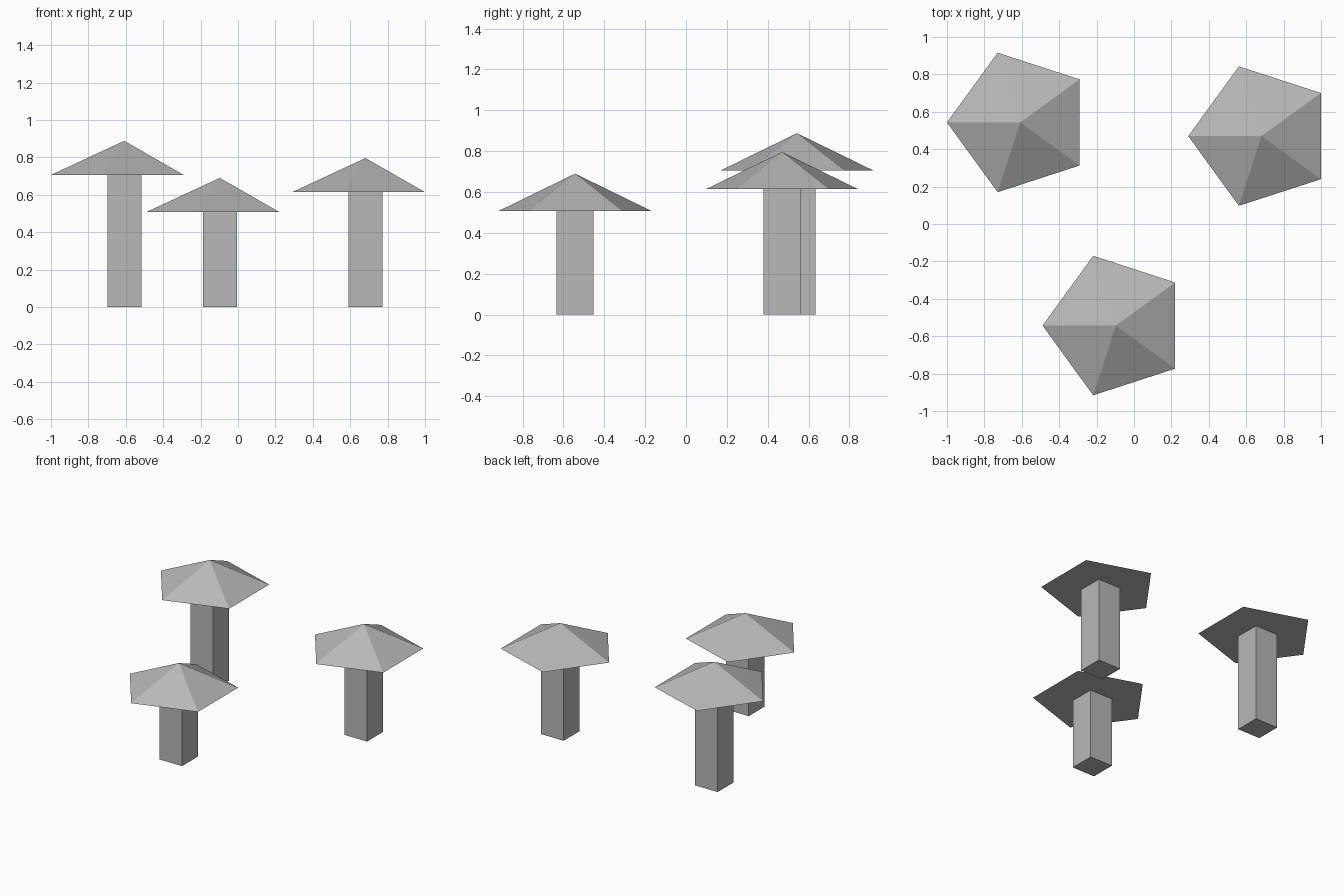
import bpy
import math

if "Cube" in bpy.data.objects:
    bpy.data.objects.remove(bpy.data.objects["Cube"])

# Single plain grey for everything
grey = bpy.data.materials.new("plain_grey")
grey.diffuse_color = (0.48, 0.48, 0.48, 1.0)
grey.use_nodes = True
grey.node_tree.nodes["Principled BSDF"].inputs["Base Color"].default_value = grey.diffuse_color

CAP_RADIUS, CAP_HEIGHT, STEM_WIDTH = 0.392, 0.182, 0.182


def finish(name):
    obj = bpy.context.object
    obj.name = name
    obj.data.materials.append(grey)
    return obj


def mushroom(label, x, y, stem_height):
    # Square stem
    bpy.ops.mesh.primitive_cube_add(size=1, location=(x, y, stem_height / 2))
    stem = finish(label + "_stem")
    stem.scale = (STEM_WIDTH, STEM_WIDTH, stem_height)

    # Five-sided pointed cap, one corner towards -x
    bpy.ops.mesh.primitive_cone_add(
        vertices=5, radius1=CAP_RADIUS, radius2=0, depth=CAP_HEIGHT,
        location=(x, y, stem_height + CAP_HEIGHT / 2),
        rotation=(0, 0, math.pi / 2))
    finish(label + "_cap")


mushroom("tall_mushroom", -0.608, 0.543, 0.706)
mushroom("short_mushroom", -0.097, -0.543, 0.508)
mushroom("middle_mushroom", 0.682, 0.47, 0.614)
